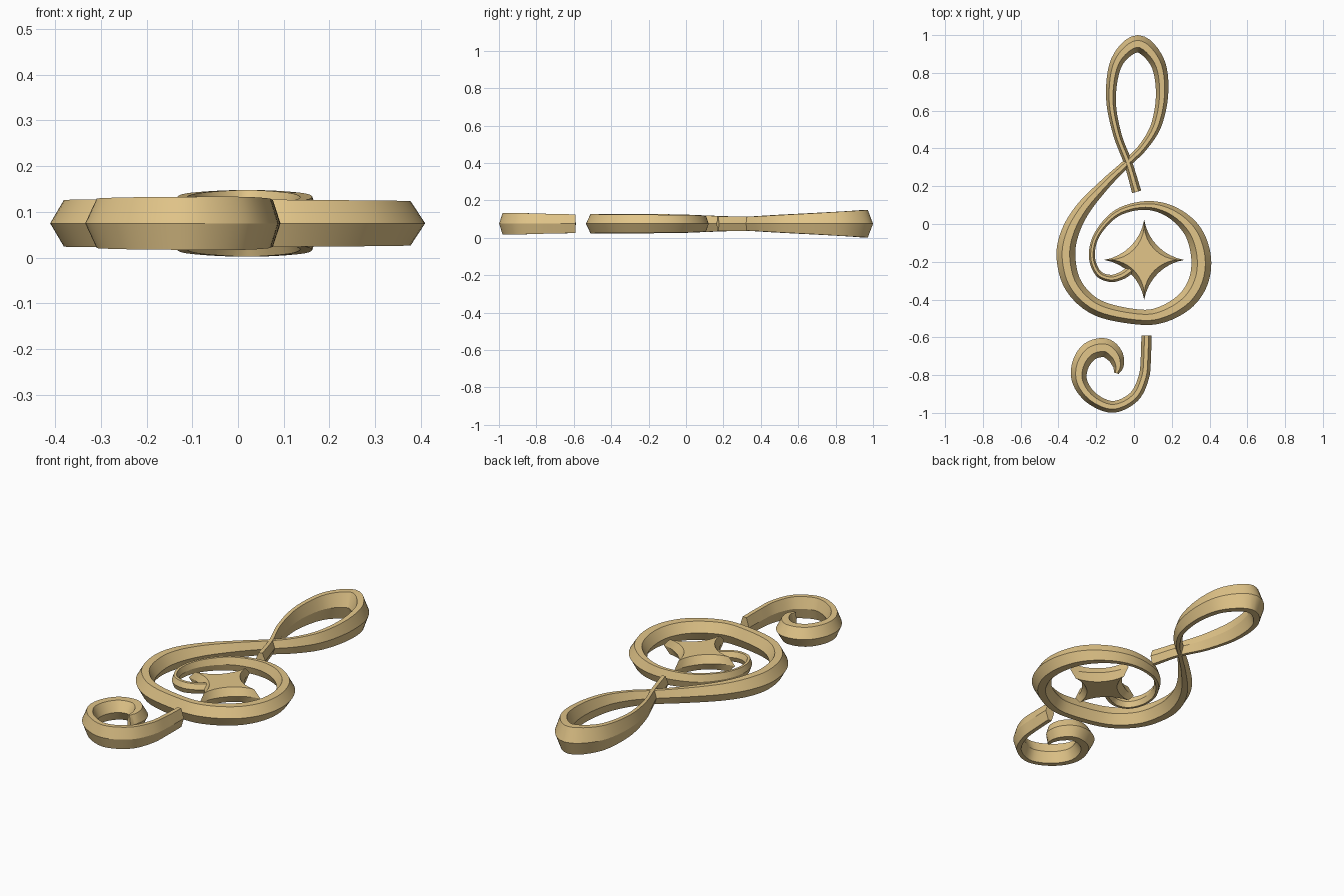
import bpy, bmesh, math
from mathutils import Vector

if "Cube" in bpy.data.objects:
    bpy.data.objects.remove(bpy.data.objects["Cube"])

Z = 0.075          # mid height of every part
FLAT = 0.4         # share of the width that is flat on top

gold = bpy.data.materials.new("antique gold")
gold.diffuse_color = (0.76, 0.56, 0.25, 1)
gold.use_nodes = True
gold.node_tree.nodes["Principled BSDF"].inputs["Base Color"].default_value = gold.diffuse_color


def finish(bm, name):
    bmesh.ops.recalc_face_normals(bm, faces=bm.faces)
    me = bpy.data.meshes.new(name)
    bm.to_mesh(me)
    bm.free()
    me.materials.append(gold)
    ob = bpy.data.objects.new(name, me)
    bpy.context.collection.objects.link(ob)
    bpy.ops.object.select_all(action='DESELECT')
    bpy.context.view_layer.objects.active = ob
    ob.select_set(True)
    bpy.ops.object.shade_smooth_by_angle(angle=math.radians(25))
    return ob


def spline(pts, steps=6):
    """Catmull-Rom through points of (x, y, half width, half height)."""
    p = [Vector(q) for q in pts]
    p = [2 * p[0] - p[1]] + p + [2 * p[-1] - p[-2]]
    out = []
    for i in range(1, len(p) - 2):
        a, b, c, d = p[i - 1:i + 3]
        for s in range(steps):
            t = s / steps
            out.append(0.5 * (2 * b + (c - a) * t + (2 * a - 5 * b + 4 * c - d) * t * t
                              + (3 * b - a - 3 * c + d) * t ** 3))
    out.append(p[-2])
    return out


def ribbon(name, pts):
    """Sweep a six-sided section along a flat path."""
    path = spline(pts)
    bm = bmesh.new()
    rings = []
    for i, q in enumerate(path):
        d = path[min(i + 1, len(path) - 1)] - path[max(i - 1, 0)]
        n = Vector((-d[1], d[0])).normalized()
        w, h = q[2], q[3]
        section = [(w, 0), (w * FLAT, h), (-w * FLAT, h),
                   (-w, 0), (-w * FLAT, -h), (w * FLAT, -h)]
        rings.append([bm.verts.new((q[0] + n.x * u, q[1] + n.y * u, Z + v))
                      for u, v in section])
    for a, b in zip(rings, rings[1:]):
        for k in range(6):
            bm.faces.new((a[k], a[(k + 1) % 6], b[(k + 1) % 6], b[k]))
    bm.faces.new(rings[0])
    bm.faces.new(rings[-1])
    return finish(bm, name)


# upper loop, big round and inner spiral in one stroke
ribbon("clef_loop_and_spiral", [
    (0.014, 0.17, 0.025, 0.040), (-0.03, 0.32, 0.022, 0.038),
    (-0.09, 0.48, 0.022, 0.047), (-0.122, 0.67, 0.026, 0.057),
    (-0.09, 0.86, 0.034, 0.067), (0.02, 0.954, 0.046, 0.073),
    (0.122, 0.86, 0.039, 0.067), (0.149, 0.70, 0.033, 0.057),
    (0.12, 0.53, 0.028, 0.048), (0.05, 0.41, 0.023, 0.041),
    (-0.04, 0.32, 0.022, 0.037), (-0.15, 0.215, 0.028, 0.040),
    (-0.27, 0.08, 0.039, 0.045), (-0.34, -0.05, 0.047, 0.050),
    (-0.36, -0.18, 0.050, 0.051), (-0.318, -0.33, 0.047, 0.052),
    (-0.19, -0.445, 0.043, 0.052), (0.03, -0.493, 0.040, 0.052),
    (0.16, -0.475, 0.044, 0.051), (0.28, -0.40, 0.049, 0.050),
    (0.345, -0.29, 0.052, 0.049), (0.353, -0.16, 0.052, 0.048),
    (0.305, -0.03, 0.045, 0.047), (0.195, 0.065, 0.033, 0.044),
    (0.06, 0.098, 0.023, 0.040), (-0.09, 0.058, 0.019, 0.036),
    (-0.195, -0.055, 0.016, 0.032), (-0.223, -0.17, 0.016, 0.030),
    (-0.19, -0.26, 0.017, 0.029), (-0.125, -0.288, 0.019, 0.028),
    (-0.065, -0.273, 0.021, 0.026), (-0.015, -0.24, 0.022, 0.025)])

# lower stem ending in a curled hook
ribbon("clef_hook", [
    (0.066, -0.59, 0.027, 0.050), (0.063, -0.70, 0.027, 0.052),
    (0.052, -0.81, 0.028, 0.055), (0.0, -0.915, 0.029, 0.058),
    (-0.11, -0.968, 0.031, 0.058), (-0.22, -0.925, 0.034, 0.057),
    (-0.285, -0.84, 0.039, 0.055), (-0.285, -0.75, 0.045, 0.053),
    (-0.235, -0.675, 0.050, 0.052), (-0.155, -0.655, 0.050, 0.051),
    (-0.102, -0.695, 0.044, 0.050), (-0.084, -0.75, 0.030, 0.048),
    (-0.094, -0.79, 0.013, 0.045)])


def star_outline(r, waist, n=8):
    """Four-pointed outline whose sides are concave circular arcs."""
    c = (r * r - 2 * waist * waist) / (2 * (r - 2 * waist))   # arc centre (c, c)
    rad = math.sqrt(2) * (c - waist)
    a0, a1 = math.atan2(-c, r - c), math.atan2(r - c, -c)
    pts = []
    for q in range(4):
        rot = q * math.pi / 2
        for i in range(n):
            a = a0 + (a1 - a0) * i / n
            x, y = c + rad * math.cos(a), c + rad * math.sin(a)
            pts.append((x * math.cos(rot) - y * math.sin(rot),
                        x * math.sin(rot) + y * math.cos(rot)))
    return pts


# star in the middle: widest at mid height, smaller flat star above and below
bm = bmesh.new()
levels = []
for r, waist, z in ((0.175, 0.055, -0.04), (0.212, 0.072, 0), (0.175, 0.055, 0.04)):
    levels.append([bm.verts.new((0.054 + x, -0.19 + y, Z + z))
                   for x, y in star_outline(r, waist)])
for a, b in zip(levels, levels[1:]):
    for k in range(len(a)):
        j = (k + 1) % len(a)
        bm.faces.new((a[k], a[j], b[j], b[k]))
bm.faces.new(levels[0])
bm.faces.new(levels[-1])
finish(bm, "star")
